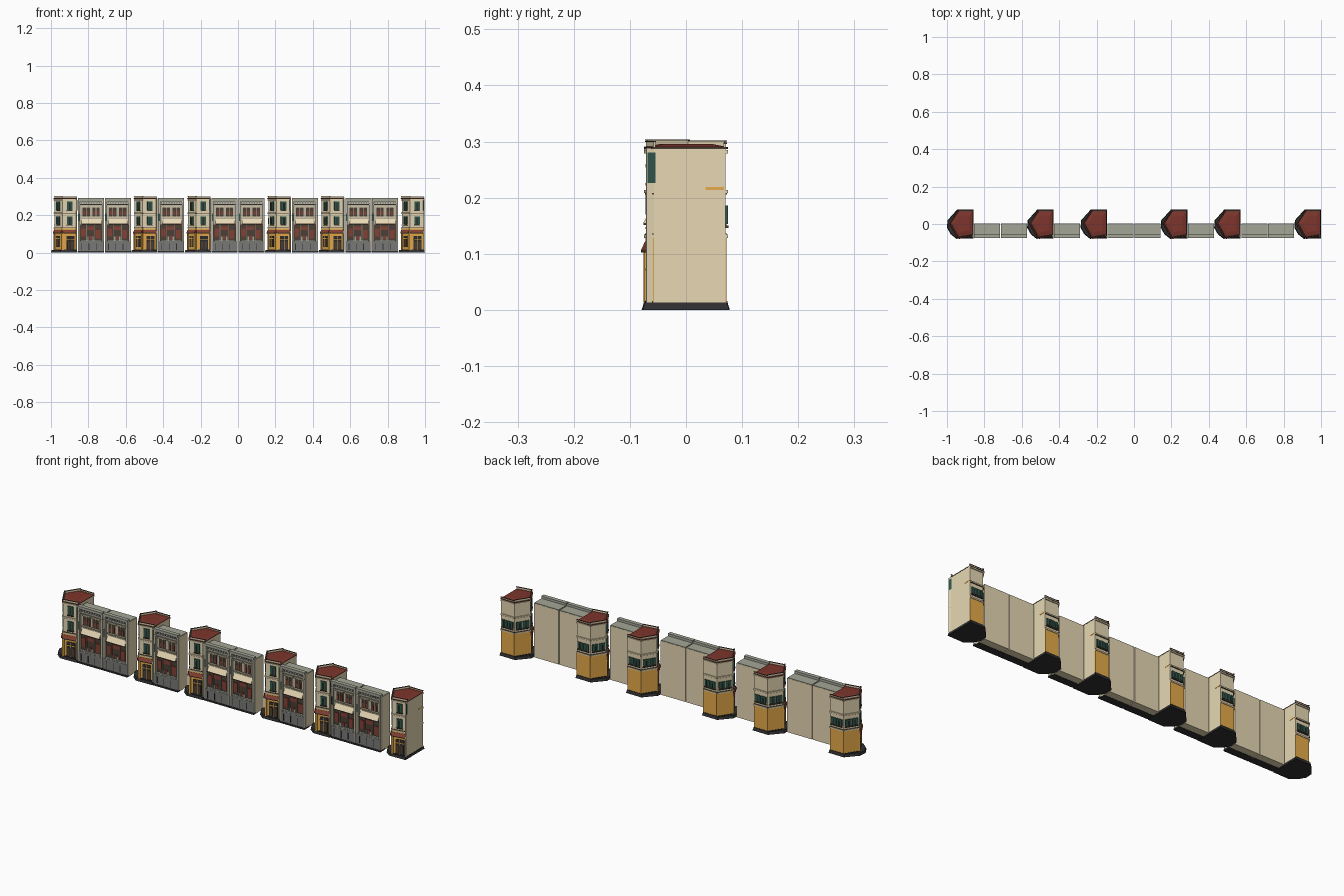
import bpy, bmesh
from mathutils import Vector

if "Cube" in bpy.data.objects:
    bpy.data.objects.remove(bpy.data.objects["Cube"])

COLORS = {
    "cream plaster": (0.84, 0.72, 0.48), "house wall": (0.50, 0.46, 0.35),
    "ochre": (0.80, 0.41, 0.07), "roof maroon": (0.20, 0.036, 0.025),
    "shutter green": (0.03, 0.095, 0.07), "charcoal": (0.028, 0.028, 0.03),
    "grey stone": (0.19, 0.195, 0.185), "dark wood": (0.075, 0.05, 0.035),
    "shop red": (0.23, 0.052, 0.034), "roof grey": (0.37, 0.38, 0.31),
}
MATS = {}
for key, c in COLORS.items():
    MATS[key] = bpy.data.materials.new(key)
    MATS[key].diffuse_color = (*c, 1)

# The street is fourteen equal plots: T = corner tower, H = terraced house
PLAN = "THHTHTHHTHTHHT"
PLOT = 2 / len(PLAN)
TOWERS = [-1 + i * PLOT for i, k in enumerate(PLAN) if k == "T"]
HOUSES = [-1 + i * PLOT for i, k in enumerate(PLAN) if k == "H"]


def prism(poly, z0, z1, grow=1.0, centre=(0.085, 0)):
    """Upright solid as a low and a high ring; the high ring may be scaled."""
    top = [(centre[0] + (x - centre[0]) * grow, centre[1] + (y - centre[1]) * grow, z1) for x, y in poly]
    return [(x, y, z0) for x, y in poly], top


def on_wall(edge, t0, t1, z0, z1, depth, top_depth=None):
    """Block lying on a wall, from t0 to t1 along it; sloped if top_depth is given."""
    a, b = Vector(edge[0]), Vector(edge[1])
    d = (b - a).normalized()
    n = Vector((d.y, -d.x))
    p, q = a.lerp(b, t0), a.lerp(b, t1)

    def ring(z, out):
        pts = (p - n * 0.003, p + n * out, q + n * out, q - n * 0.003)
        return [(v.x, v.y, z) for v in pts]
    return ring(z0, depth), ring(z1, depth if top_depth is None else top_depth)


def part(name, mat, solids, plots):
    """One mesh from several solids, repeated on every plot of its kind."""
    bm = bmesh.new()
    for low, high in solids:
        lo = [bm.verts.new(v) for v in low]
        hi = [bm.verts.new(v) for v in high]
        bm.faces.new(lo[::-1])
        bm.faces.new(hi)
        for i in range(len(lo)):
            j = (i + 1) % len(lo)
            bm.faces.new((lo[i], lo[j], hi[j], hi[i]))
    bmesh.ops.recalc_face_normals(bm, faces=bm.faces[:])
    me = bpy.data.meshes.new(name)
    bm.to_mesh(me)
    bm.free()
    me.materials.append(MATS[mat])
    for x in plots:
        ob = bpy.data.objects.new(name, me)
        ob.location.x = x
        bpy.context.collection.objects.link(ob)


def house(name, mat, blocks):
    part("house_" + name, mat, [on_wall(FRONT, *b) for b in blocks], HOUSES)


def tower(name, mat, blocks):
    part("tower_" + name, mat, [on_wall(SIDES[s], *b) for s, *b in blocks], TOWERS)


# ---------- terraced houses ----------
FRONT = ((0.002, -0.058), (0.141, -0.058))
body = [(0.002, -0.058), (0.141, -0.058), (0.141, 0.003), (0.002, 0.003)]
part("house_body", "cream plaster", [prism(body, 0.001, 0.276)], HOUSES)
footing = [(0.002, -0.075), (0.141, -0.075), (0.141, -0.035), (0.002, -0.035)]
part("house_step", "charcoal", [prism(footing, 0, 0.008)], HOUSES)
roof = [(0.003, -0.055), (0.14, -0.055), (0.14, 0.002), (0.003, 0.002)]
part("house_roof", "roof grey", [prism(roof, 0.276, 0.279)], HOUSES)
house("front_wall", "house wall", [(0, 1, 0.062, 0.274, 0.001)])
house("pilasters", "house wall", [(t, t + 0.08, 0.008, 0.28, 0.013) for t in (0, 0.92)])
house("cornice", "roof grey", [(0, 1, 0.281, 0.291, 0.017), (0, 1, 0.274, 0.281, 0.012),
                               (0, 1, 0.254, 0.26, 0.014)])
house("cornice_blocks", "grey stone",
      [(0.1 + k * 0.1, 0.14 + k * 0.1, 0.262, 0.274, 0.006) for k in range(9)])
house("stall_wall", "grey stone", [(0.03, 0.97, 0.008, 0.062, 0.014)])
house("stall_panels", "charcoal", [(0.13 + k * 0.28, 0.155 + k * 0.28, 0.015, 0.05, 0.0155) for k in range(3)])
house("shop_opening", "dark wood", [(0.08, 0.92, 0.062, 0.15, 0.002)])
house("shop_goods", "shop red", [(0.12, 0.28, 0.085, 0.13, 0.005), (0.68, 0.86, 0.075, 0.12, 0.005),
                                 (0.34, 0.62, 0.12, 0.14, 0.004), (0.43, 0.53, 0.07, 0.09, 0.006)])
house("counter", "roof grey", [(0.1, 0.9, 0.062, 0.068, 0.013), (0.36, 0.41, 0.068, 0.085, 0.009),
                               (0.55, 0.60, 0.068, 0.085, 0.009)])
house("shop_posts", "grey stone", [(0.31, 0.335, 0.062, 0.15, 0.007), (0.63, 0.655, 0.062, 0.15, 0.007)])
house("awning", "cream plaster", [(0.14, 0.9, 0.155, 0.18, 0.018, 0.004)])
house("awning_trim", "dark wood", [(0.14, 0.9, 0.151, 0.155, 0.018)])
wins = (0.17, 0.55)
house("window_frames", "cream plaster",
      [b for t in wins for b in ((t - 0.03, t + 0.31, 0.188, 0.193, 0.009),
                                 (t - 0.03, t + 0.31, 0.241, 0.247, 0.008))])
house("windows", "dark wood", [(t, t + 0.28, 0.193, 0.241, 0.002) for t in wins])
house("window_panes", "shop red", [(t + s, t + s + 0.06, 0.2, 0.222, 0.004) for t in wins for s in (0.04, 0.18)])
house("window_bars", "house wall", [(t + 0.13, t + 0.15, 0.193, 0.241, 0.005) for t in wins])
house("side_signs", "shutter green", [(0.02, 0.06, 0.17, 0.21, 0.0145)])

# ---------- corner towers ----------
plan = [(0.062, -0.07), (0.138, -0.057), (0.138, 0.07), (0.062, 0.07), (0.019, 0.004)]
SIDES = {k: (plan[i], plan[(i + 1) % 5]) for i, k in enumerate(["front", "right", "back", "backleft", "frontleft"])}
OPEN = ("front", "back", "backleft", "frontleft")
STREET = ("front", "frontleft")
REAR = ("back", "backleft")

part("tower_body", "cream plaster", [prism(plan, 0.01, 0.288)], TOWERS)
base = [(0.05, -0.079), (0.142, -0.077), (0.142, 0.077), (0.055, 0.078), (0.003, 0.02), (0, -0.02), (0.02, -0.055)]
part("tower_base", "charcoal", [prism(base, 0, 0.013, 0.95)], TOWERS)

# shallow roof behind a low parapet on the open sides
eaves = [(0.058, -0.075), (0.139, -0.061), (0.139, 0.073), (0.059, 0.075), (0.012, 0.004)]
part("tower_eaves", "dark wood", [prism(eaves, 0.287, 0.29)], TOWERS)
part("tower_roof", "roof maroon", [prism(eaves, 0.29, 0.296, 0.6)], TOWERS)
rise = {"front": 0.299, "back": 0.296, "backleft": 0.3, "frontleft": 0.302}
tower("parapet", "cream plaster", [(s, 0, 1, 0.29, z, 0.001) for s, z in rise.items()])
tower("parapet_cap", "dark wood", [(s, -0.02, 1.02, z, z + 0.002, 0.003) for s, z in rise.items()])

# ground floor paint, string courses and corner piers
tower("ground_floor", "ochre", [(s, 0, 1, 0.013, 0.128, 0.002) for s in OPEN])
tower("plinth", "charcoal", [(s, 0, 1, 0.013, 0.016, 0.004) for s in OPEN])
tower("string_course", "cream plaster",
      [(s, 0, 1, z, z + 0.006, 0.005) for s in OPEN for z in (0.128, 0.208, 0.279)])
tower("course_shadow", "dark wood",
      [(s, 0, 1, z, z + 0.002, 0.0035) for s in OPEN for z in (0.1345, 0.206)])
tower("gilt_trim", "ochre", [("right", 0.72, 0.98, 0.214, 0.2185, 0.001)])
tower("corner_piers", "ochre", [("front", 0, 0.1, 0.013, 0.105, 0.006)]
      + [("frontleft", t, t + 0.09, 0.013, 0.105, 0.006) for t in (0, 0.91)])
tower("party_pier", "cream plaster", [("front", 0.94, 1, 0.013, 0.288, 0.014)])

# shop doors and the tiled canopy
tower("shop_doors", "charcoal", [("front", 0.26, 0.82, 0.013, 0.09, 0.004),
                                 ("frontleft", 0.26, 0.74, 0.03, 0.09, 0.004)])
tower("door_panels", "dark wood", [("front", t, t + 0.18, 0.02, 0.06, 0.005) for t in (0.32, 0.58)]
      + [("frontleft", t, t + 0.16, 0.035, 0.07, 0.005) for t in (0.3, 0.54)])
tower("door_rails", "ochre", [("front", 0.26, 0.82, 0.07, 0.074, 0.006), ("frontleft", 0.26, 0.74, 0.074, 0.078, 0.006),
                              ("front", 0.53, 0.555, 0.013, 0.09, 0.006), ("frontleft", 0.485, 0.515, 0.03, 0.09, 0.006)])
canopy = (("front", 0, 0.94), ("frontleft", 0, 1))
tower("canopy", "shop red", [(*c, 0.107, 0.122, 0.01, 0.003) for c in canopy])
tower("canopy_edge", "dark wood", [(*c, 0.102, 0.107, 0.01) for c in canopy])

# shuttered windows on the upper floors
holes = [(s, t, z, 0.046) for s in STREET for t, z in ((0.34, 0.148), (0.34, 0.226))] \
    + [(s, t, 0.15, 0.036) for s in REAR for t in (0.14, 0.56)]
W = 0.32
tower("window_glass", "charcoal", [(s, t, t + W, z, z + h, 0.002) for s, t, z, h in holes])
tower("window_sills", "dark wood", [(s, t - 0.05, t + W + 0.05, z - 0.004, z, 0.006) for s, t, z, h in holes])
tower("shutters", "shutter green",
      [(s, t + o, t + o + 0.14, z + 0.003, z + h, 0.005) for s, t, z, h in holes for o in (-0.03, W - 0.11)])
tower("window_heads", "shutter green", [(s, t, t + W, z + h - 0.008, z + h, 0.004) for s, t, z, h in holes])
tower("hanging_sign", "shutter green", [("front", 0.93, 1.01, 0.226, 0.28, 0.012)])

for m in bpy.data.materials:
    if m.users and not m.is_grease_pencil:
        m.use_nodes = True
        m.node_tree.nodes["Principled BSDF"].inputs["Base Color"].default_value = m.diffuse_color
